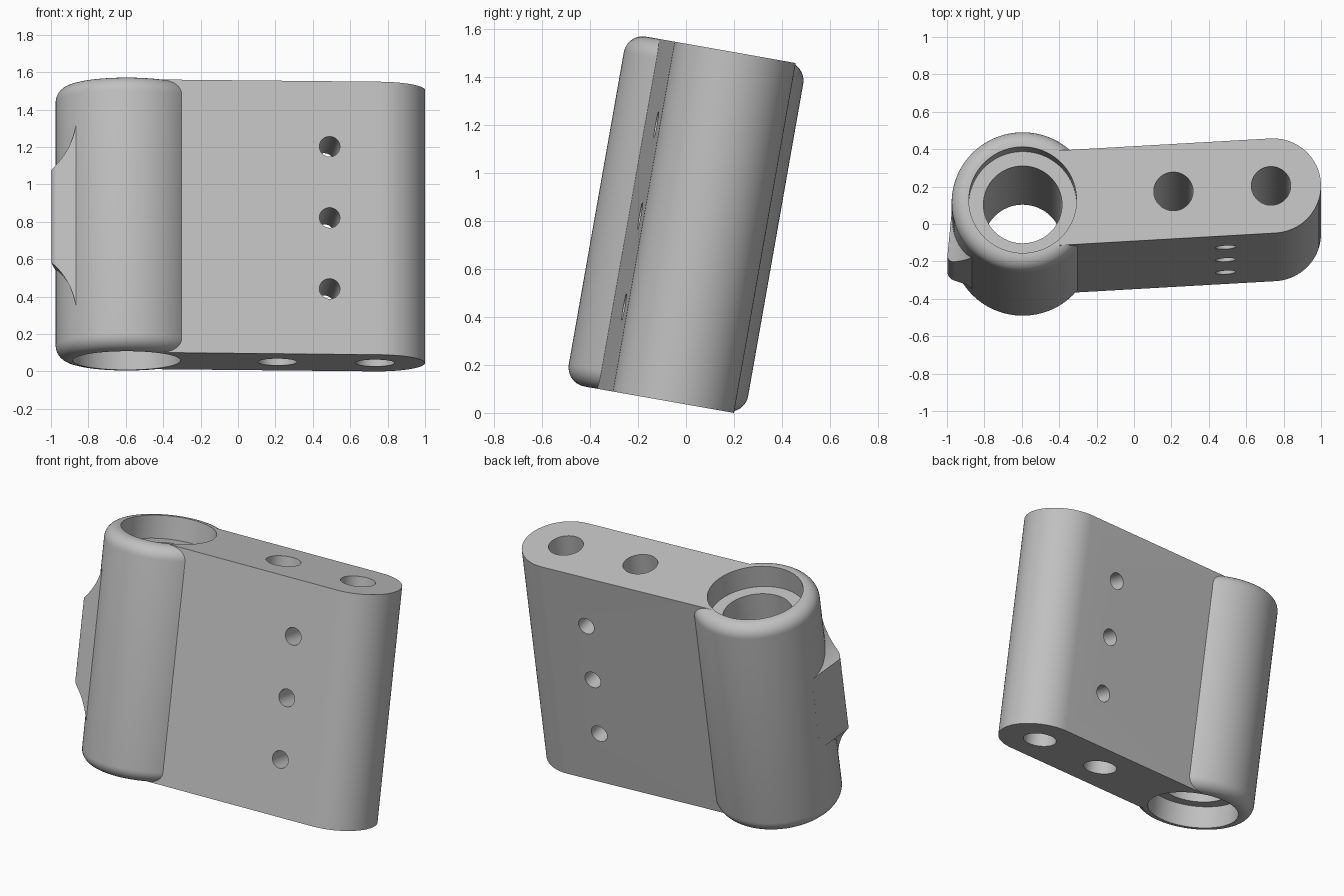
import bpy, bmesh, math
from mathutils import Matrix, Vector

cube = bpy.data.objects.get("Cube")
if cube:
    bpy.data.objects.remove(cube, do_unlink=True)

HALF = 0.741                    # half length along the barrel axis
BARREL_R, ARM_R, ARM_LEN = 0.38, 0.257, 1.34

grey = bpy.data.materials.new("plain_grey")
grey.use_nodes = True
grey.diffuse_color = (0.53, 0.53, 0.53, 1)
grey.node_tree.nodes["Principled BSDF"].inputs["Base Color"].default_value = (0.53, 0.53, 0.53, 1)


def finish(name, bm, matrix=Matrix()):
    bmesh.ops.transform(bm, matrix=matrix, verts=bm.verts)
    bmesh.ops.recalc_face_normals(bm, faces=bm.faces)
    mesh = bpy.data.meshes.new(name)
    bm.to_mesh(mesh)
    bm.free()
    mesh.materials.append(grey)
    obj = bpy.data.objects.new(name, mesh)
    bpy.context.collection.objects.link(obj)
    return obj


def cylinder(name, radius, depth, matrix=Matrix(), segments=64, fillet=0):
    bm = bmesh.new()
    bmesh.ops.create_cone(bm, cap_ends=True, segments=segments, radius1=radius,
                          radius2=radius, depth=depth)
    if fillet:
        rims = [e for e in bm.edges if abs(e.verts[0].co.z - e.verts[1].co.z) < 1e-4]
        bmesh.ops.bevel(bm, geom=rims, offset=fillet, segments=8, profile=0.5, affect='EDGES')
    return finish(name, bm, matrix)


def prism(name, outline, half_height, matrix=Matrix()):
    bm = bmesh.new()
    face = bm.faces.new([bm.verts.new((x, y, -half_height)) for x, y in outline])
    top = bmesh.ops.extrude_face_region(bm, geom=[face])["geom"]
    moved = [v for v in top if isinstance(v, bmesh.types.BMVert)]
    bmesh.ops.translate(bm, verts=moved, vec=(0, 0, 2 * half_height))
    return finish(name, bm, matrix)


def arc(cx, cy, r, start, end, steps):
    angles = [math.radians(start + (end - start) * i / steps) for i in range(steps + 1)]
    return [(cx + r * math.cos(a), cy + r * math.sin(a)) for a in angles]


def combine(target, tool, operation):
    tool.hide_render = True
    mod = target.modifiers.new(tool.name, 'BOOLEAN')
    mod.operation, mod.solver, mod.object = operation, 'EXACT', tool
    bpy.context.view_layer.objects.active = target
    bpy.ops.object.modifier_apply(modifier=mod.name)
    bpy.data.objects.remove(tool, do_unlink=True)


move = Matrix.Translation
along_y = Matrix.Rotation(math.radians(90), 4, 'X')
arm_turn = Matrix.Rotation(math.radians(3.3), 4, 'Z')
pad_turn = Matrix.Rotation(math.radians(-5.5), 4, 'Z')

# Barrel with rounded rims, and the arm growing out of it
body = cylinder("clamp_body", BARREL_R, 2 * HALF, segments=96, fillet=0.08)
arm_outline = [(0, ARM_R), (0, -ARM_R)] + arc(ARM_LEN, 0, ARM_R, -90, 90, 40)
combine(body, prism("arm", arm_outline, HALF, arm_turn), 'UNION')

# Side pad, tangent to the barrel, with scooped ends
pad_outline = [(-0.2, 0), (-BARREL_R, 0)] + arc(-0.34, -0.25, 0.04, 180, 270, 8) + [(-0.2, -0.29)]
pad = prism("side_pad", pad_outline, 0.5, pad_turn)
for side in (-1, 1):
    scoop = pad_turn @ move((-0.64, 0, side * 0.554)) @ along_y
    combine(pad, cylinder("scoop", 0.4, 1.2, scoop, segments=128), 'DIFFERENCE')
combine(body, pad, 'UNION')

# Stepped bore through the barrel
combine(body, cylinder("bore", 0.21, 2), 'DIFFERENCE')
for side in (-1, 1):
    seat = move((0, 0, side * (HALF + 0.03)))
    combine(body, cylinder("counterbore", 0.288, 0.35, seat, segments=96), 'DIFFERENCE')

# Lengthwise holes in the arm
for s in (0.807, 1.33):
    combine(body, cylinder("long_hole", 0.105, 2, arm_turn @ move((s, 0, 0)), 48), 'DIFFERENCE')

# Row of cross holes
for z in (-0.386, 0, 0.386):
    cross = arm_turn @ move((1.072, 0, z)) @ along_y
    combine(body, cylinder("cross_hole", 0.055, 1, cross, 32), 'DIFFERENCE')

# Lean the whole part back
lean = Matrix.Rotation(math.radians(-10), 4, 'X')
body.data.transform(move((0, 0, 0.79)) @ lean @ move((-0.595, 0, 0)))
low = min(v.co.z for v in body.data.vertices)
body.data.transform(move((0, 0, -low)))

bpy.ops.object.select_all(action='DESELECT')
body.select_set(True)
bpy.context.view_layer.objects.active = body
bpy.ops.object.shade_smooth_by_angle(angle=math.radians(25))
